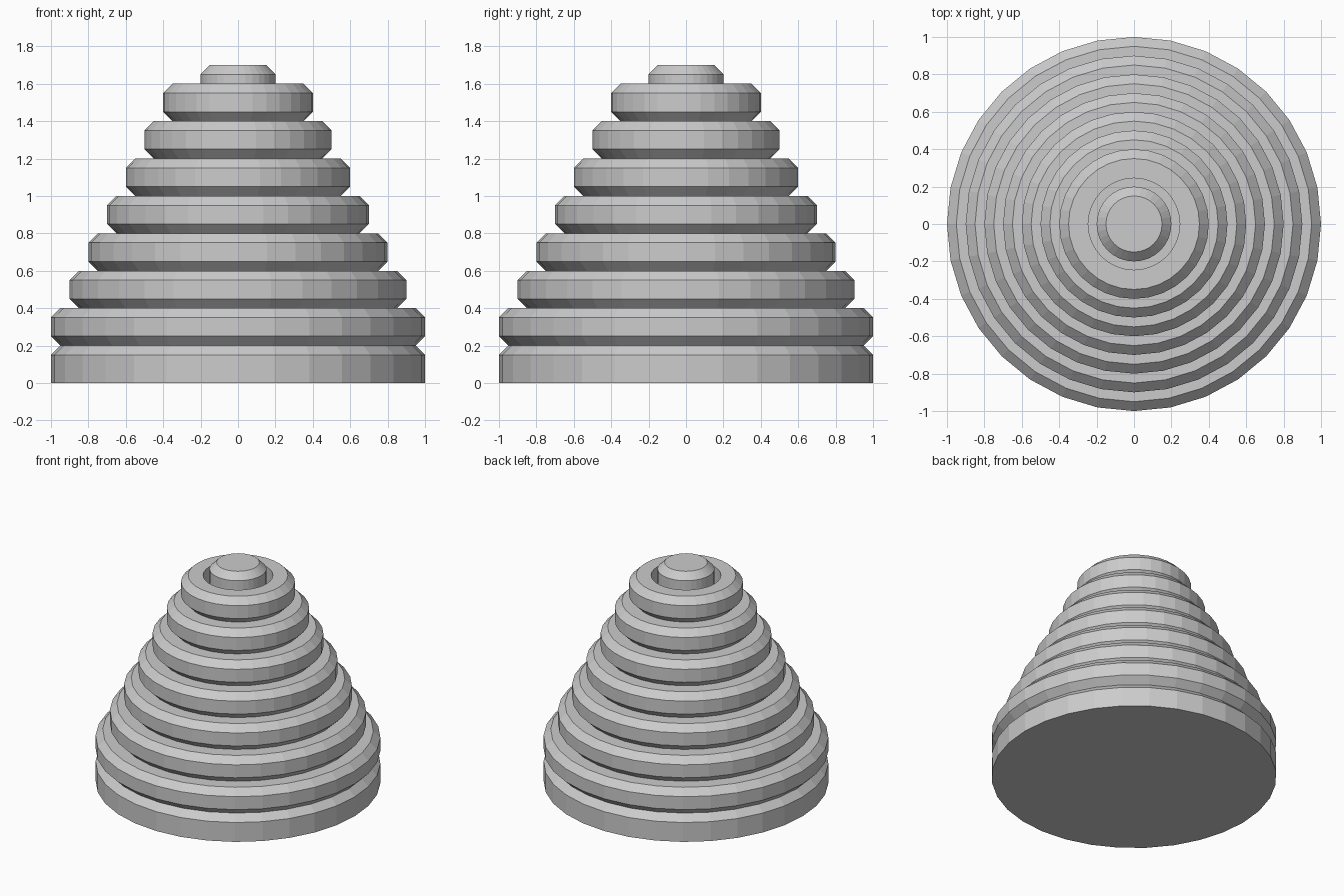
import bpy
import math

if "Cube" in bpy.data.objects:
    bpy.data.objects.remove(bpy.data.objects["Cube"])

SIDES = 32

grey = bpy.data.materials.new("light_grey")
grey.diffuse_color = (0.6, 0.6, 0.6, 1.0)
grey.use_nodes = True
grey.node_tree.nodes["Principled BSDF"].inputs["Base Color"].default_value = grey.diffuse_color


def lathe(name, profile, closed=False):
    """Revolve (radius, z) points listed bottom to top on the outside.
    Open profiles get flat caps; closed ones become rings."""
    n = len(profile)
    verts, faces = [], []
    for s in range(SIDES):
        a = 2 * math.pi * s / SIDES
        verts += [(r * math.cos(a), r * math.sin(a), z) for r, z in profile]
    for s in range(SIDES):
        t = (s + 1) % SIDES
        for i in range(n if closed else n - 1):
            j = (i + 1) % n
            faces.append((s * n + i, t * n + i, t * n + j, s * n + j))
    if not closed:
        faces.append([s * n for s in reversed(range(SIDES))])
        faces.append([s * n + n - 1 for s in range(SIDES)])
    mesh = bpy.data.meshes.new(name)
    mesh.from_pydata(verts, [], faces)
    mesh.materials.append(grey)
    obj = bpy.data.objects.new(name, mesh)
    bpy.context.collection.objects.link(obj)
    return obj


# Base disc with a bevelled upper edge
lathe("base", [(1.0, 0), (1.0, 0.15), (0.95, 0.2)])

# Centre post with a bevelled tip
lathe("post", [(0.2, 0.2), (0.2, 1.65), (0.15, 1.7)])

# Seven stacked rings, each smaller than the one below, with a straight hole
HOLE, B, H = 0.245, 0.05, 0.2
for k in range(7):
    r, z = 1.0 - 0.1 * k, 0.2 + H * k
    lathe(f"ring_{k + 1}",
          [(HOLE, z), (r - B, z), (r, z + B), (r, z + H - B),
           (r - B, z + H), (HOLE, z + H)], closed=True)
